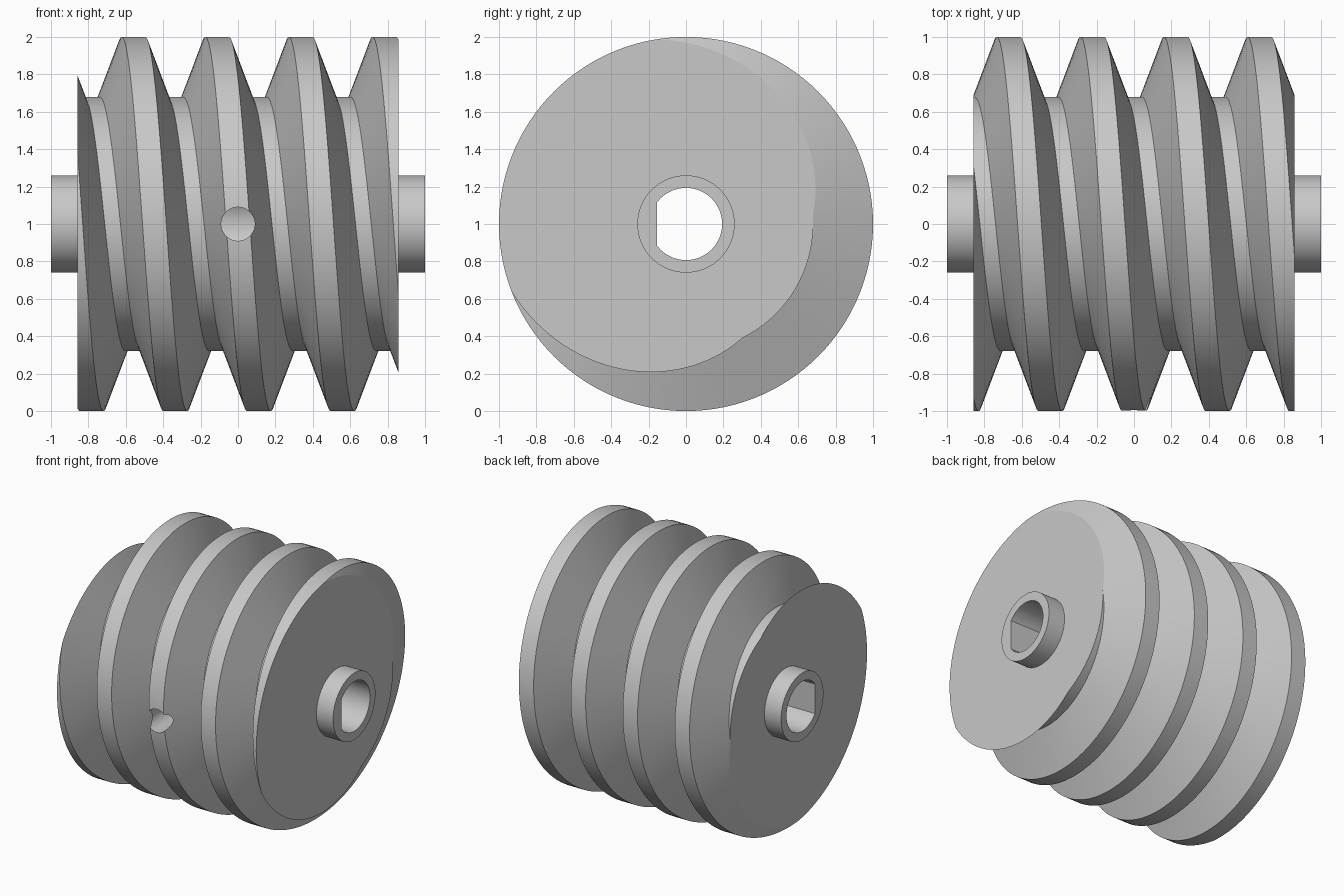
import bpy
import bmesh
from math import sin, cos, pi, radians
from mathutils import Matrix, Vector

cube = bpy.data.objects.get("Cube")
if cube:
    bpy.data.objects.remove(cube, do_unlink=True)

PITCH, OUTER, ROOT = 0.447, 1.0, 0.68      # thread size
CREST, FLANK = 0.0635, 0.1815              # half widths at crest and at root
HALF_LEN, STEPS, TURNS = 0.857, 120, 8
AXIS = Vector((0, 0, 1))

steel = bpy.data.materials.new("grey_steel")
steel.use_nodes = True
grey = (0.58, 0.58, 0.58, 1)
steel.diffuse_color = grey
steel.node_tree.nodes["Principled BSDF"].inputs["Base Color"].default_value = grey


def add_object(name, bm):
    bmesh.ops.recalc_face_normals(bm, faces=bm.faces[:])
    mesh = bpy.data.meshes.new(name)
    bm.to_mesh(mesh)
    bm.free()
    mesh.materials.append(steel)
    obj = bpy.data.objects.new(name, mesh)
    bpy.context.collection.objects.link(obj)
    return obj


def trim(bm, point, normal):
    """Cut away everything beyond a plane and close the opening."""
    geom = bm.verts[:] + bm.edges[:] + bm.faces[:]
    cut = bmesh.ops.bisect_plane(bm, geom=geom, dist=1e-5, plane_co=point,
                                 plane_no=normal, clear_outer=True)
    rim = [e for e in cut["geom_cut"] if isinstance(e, bmesh.types.BMEdge)]
    bmesh.ops.holes_fill(bm, edges=rim, sides=0)


def cylinder(radius, length, center, turn_axis, segments):
    bm = bmesh.new()
    place = Matrix.Translation(center) @ Matrix.Rotation(pi / 2, 4, turn_axis)
    bmesh.ops.create_cone(bm, cap_ends=True, segments=segments, radius1=radius,
                          radius2=radius, depth=length, matrix=place)
    return bm


# Worm thread: a trapezoid profile swept along a helix, overlong, then trimmed
bm = bmesh.new()
profile = [(-FLANK, ROOT), (-CREST, OUTER), (CREST, OUTER), (FLANK, ROOT)]
rows = []
for k in range(STEPS * TURNS + 1):
    a = 2 * pi * (k / STEPS - TURNS / 2)
    x = PITCH * (a - pi / 2) / (2 * pi)
    rows.append([bm.verts.new((x + dx, -r * sin(a), 1 + r * cos(a)))
                 for dx, r in profile])
for k in range(STEPS * TURNS):
    here, ahead = rows[k], rows[k + 1]
    for j in range(3):
        bm.faces.new((here[j], here[j + 1], ahead[j + 1], ahead[j]))
    if k + STEPS + 1 < len(rows):          # root band to the next coil
        bm.faces.new((here[3], rows[k + STEPS][0], rows[k + STEPS + 1][0], ahead[3]))
for side in (-1, 1):
    trim(bm, Vector((side * HALF_LEN, 0, 1)), Vector((side, 0, 0)))
worm = add_object("worm_gear", bm)

# Hub through both ends, D-shaped bore, and set screw hole into the bore
hub = add_object("hub", cylinder(0.26, 2.0, AXIS, "Y", 96))
bore_mesh = cylinder(0.193, 2.4, AXIS, "Y", 96)
trim(bore_mesh, Vector((0, -0.155, 1)), Vector((0, -1, 0)))
bore = add_object("bore_cutter", bore_mesh)
screw_hole = add_object("screw_hole_cutter",
                        cylinder(0.09, 1.1, Vector((0, -0.65, 1)), "X", 64))

bpy.ops.object.select_all(action="DESELECT")
bpy.context.view_layer.objects.active = worm
worm.select_set(True)
for tool, operation in ((hub, "UNION"), (bore, "DIFFERENCE"), (screw_hole, "DIFFERENCE")):
    tool.hide_render = True
    mod = worm.modifiers.new(tool.name, "BOOLEAN")
    mod.operation, mod.solver, mod.object = operation, "EXACT", tool
    bpy.ops.object.modifier_apply(modifier=mod.name)
    bpy.data.objects.remove(tool, do_unlink=True)

bpy.ops.object.shade_smooth_by_angle(angle=radians(15))
